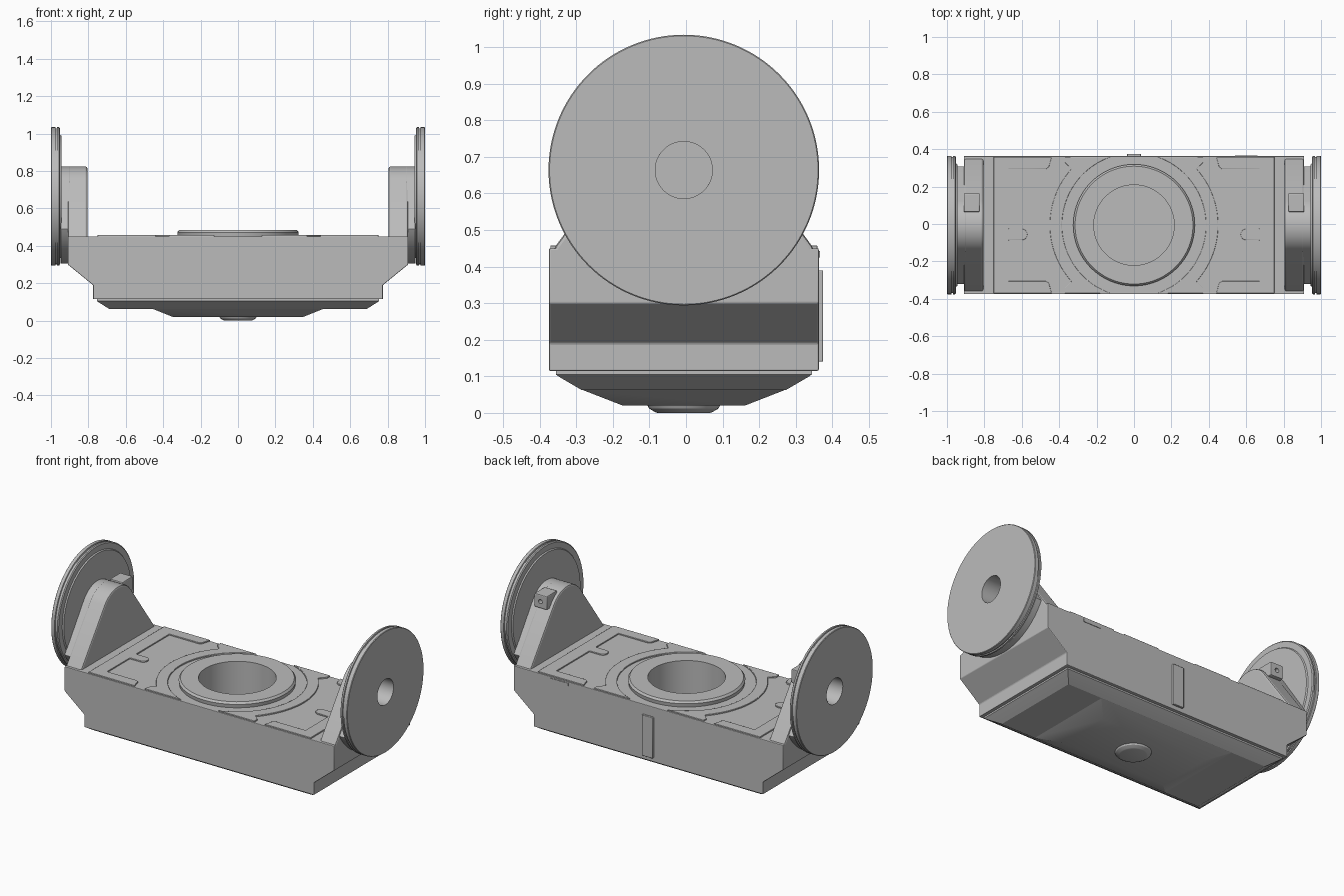
import bpy, bmesh
from math import sin, cos, radians, pi
from mathutils import Vector

cube = bpy.data.objects.get("Cube")
if cube:
    bpy.data.objects.remove(cube, do_unlink=True)

grey = bpy.data.materials.new("plain_grey")
grey.use_nodes = True
COLOR = (0.5, 0.5, 0.5, 1)
grey.diffuse_color = COLOR
grey.node_tree.nodes["Principled BSDF"].inputs["Base Color"].default_value = COLOR

YC = -0.006    # middle of the body in y
AXLE = 0.664   # height of the disc axis
HALF = 0.369   # half depth of the body
DECK = 0.45    # height of the deck


def finish(name, bm, bevel=0.0, smooth=True):
    bmesh.ops.translate(bm, verts=bm.verts, vec=(0, YC, 0))
    bmesh.ops.recalc_face_normals(bm, faces=bm.faces)
    mesh = bpy.data.meshes.new(name)
    bm.to_mesh(mesh)
    bm.free()
    mesh.materials.append(grey)
    obj = bpy.data.objects.new(name, mesh)
    bpy.context.collection.objects.link(obj)
    activate(obj)
    if smooth:
        bpy.ops.object.shade_smooth_by_angle(angle=radians(30))
    if bevel:
        mod = obj.modifiers.new("Bevel", 'BEVEL')
        mod.width = bevel
        mod.segments = 2
        mod.limit_method = 'ANGLE'
        mod.angle_limit = radians(35)
    return obj


def activate(obj):
    bpy.ops.object.select_all(action='DESELECT')
    obj.select_set(True)
    bpy.context.view_layer.objects.active = obj


def prism(name, pts, axis, a, b, bevel=0.0, side=1):
    """Extrude a 2D outline along an axis from a to b."""
    def place(p, t):
        x, y, z = {'x': (t, *p), 'y': (p[0], t, p[1]), 'z': (*p, t)}[axis]
        return (x * side, y, z)
    bm = bmesh.new()
    face = bm.faces.new([bm.verts.new(place(p, a)) for p in pts])
    new = bmesh.ops.extrude_face_region(bm, geom=[face])["geom"]
    shift = Vector(place((0, 0), b)) - Vector(place((0, 0), a))
    bmesh.ops.translate(bm, vec=shift, verts=[v for v in new if isinstance(v, bmesh.types.BMVert)])
    return finish(name, bm, bevel)


def box(name, x, y, z, bevel=0.0, side=1):
    return prism(name, [(x[0], y[0]), (x[1], y[0]), (x[1], y[1]), (x[0], y[1])], 'z', *z, bevel, side)


def lathe(name, profile, axis='z', side=1, closed=False, steps=96):
    """Spin (radius, position) points round the z axis or the disc axis."""
    bm = bmesh.new()
    rings = []
    for r, t in profile:
        ring = []
        for i in range(steps):
            c, s = r * cos(2 * pi * i / steps), r * sin(2 * pi * i / steps)
            ring.append(bm.verts.new((c, s, t) if axis == 'z' else (t * side, c, AXLE + s)))
        rings.append(ring)
    pairs = list(zip(rings, rings[1:]))
    if closed:
        pairs.append((rings[-1], rings[0]))
    else:
        bm.faces.new(rings[0])
        bm.faces.new(rings[-1])
    for lo, hi in pairs:
        for i in range(steps):
            j = (i + 1) % steps
            bm.faces.new((lo[i], lo[j], hi[j], hi[i]))
    return finish(name, bm)


def frustum(name, levels):
    """Stack rectangles given as (half x, half y, z)."""
    bm = bmesh.new()
    rings = [[bm.verts.new((sx * x, sy * y, z)) for sx, sy in ((-1, -1), (1, -1), (1, 1), (-1, 1))]
             for x, y, z in levels]
    bm.faces.new(rings[0])
    bm.faces.new(rings[-1])
    for lo, hi in zip(rings, rings[1:]):
        for i in range(4):
            j = (i + 1) % 4
            bm.faces.new((lo[i], lo[j], hi[j], hi[i]))
    return finish(name, bm)


def cut(obj, cutter):
    mod = obj.modifiers.new("Cut", 'BOOLEAN')
    mod.operation = 'DIFFERENCE'
    mod.solver = 'EXACT'
    mod.object = cutter
    activate(obj)
    for m in [m.name for m in obj.modifiers]:
        bpy.ops.object.modifier_apply(modifier=m)
    bpy.data.objects.remove(cutter, do_unlink=True)
    bpy.ops.object.shade_smooth_by_angle(angle=radians(30))


def arc(r, start, end, n, cx=0.0, cy=0.0):
    angles = [radians(start + (end - start) * i / n) for i in range(n + 1)]
    return [(cx + r * cos(a), cy + r * sin(a)) for a in angles]


# Main body with its round well
half = [(0.775, 0.115), (0.775, 0.19), (0.91, 0.3), (0.91, DECK)]
body = prism("body", half + [(-x, z) for x, z in reversed(half)], 'y', -HALF, HALF, 0.004)
cut(body, lathe("well_cutter", [(0.215, 0.14), (0.215, 0.6)]))

# Raised bearing ring round the well
lathe("bearing_ring", [(0.215, 0.44), (0.32, 0.44), (0.325, 0.472), (0.315, 0.484), (0.215, 0.484)],
      closed=True)

# Underside tray, stepped belly and drain hub
frustum("under_tray", [(0.755, 0.35, 0.12), (0.755, 0.35, 0.105), (0.745, 0.34, 0.098), (0.69, 0.28, 0.063)])
frustum("belly", [(0.46, 0.28, 0.064), (0.35, 0.167, 0.02)])
lathe("belly_hub", [(0.1, 0.022), (0.095, 0.012), (0.078, 0.002), (0.072, 0), (0.0005, 0)], steps=48)

# Back cover strip and small latch plate
box("back_cover", (-0.037, 0.037), (HALF - 0.01, HALF + 0.012), (0.14, 0.39), 0.003)
box("back_latch", (0.54, 0.66), (HALF - 0.01, HALF + 0.003), (0.425, 0.442))

for side, label in ((1, "left"), (-1, "right")):
    # Deck pads: curved middle pad and C-shaped outer pad with a tongue
    flare = [(0.37, 0.335), (0.37, HALF - 0.004)]
    middle = [(x, -y) for x, y in reversed(flare)] + arc(0.45, -42, 42, 28) + flare
    prism(label + "_middle_pad", middle + arc(0.385, 71, -71, 40), 'z', 0.44, 0.458, 0.002, side)
    edge = HALF - 0.004
    tongue = [(0.67, -0.08)] + arc(0.03, 270, 90, 8, 0.6, -0.05) + [(0.67, -0.02)]
    outer = [(0.44, -edge), (0.75, -edge), (0.75, edge), (0.44, edge), (0.455, 0.31), (0.47, 0.3),
             (0.67, 0.3)] + tongue[::-1] + [(0.67, -0.3), (0.47, -0.3), (0.455, -0.31)]
    prism(label + "_outer_pad", outer, 'z', 0.44, 0.458, 0.002, side)

    # Upright arm with a rounded top
    top = arc(0.16, 36, 144, 24, 0, AXLE)
    arm = prism(label + "_arm", [(-0.362, 0.43), (0.362, 0.43), (0.35, 0.457)] + top + [(-0.35, 0.457)],
                'x', 0.805, 0.91, 0.01, side)
    cut(arm, lathe("bore_cutter", [(0.078, 0.84), (0.078, 1.1)], 'x', side))

    # Arm flange that follows the disc below the deck
    flange = prism(label + "_arm_flange", top + arc(0.36, 209, 331, 40, 0, AXLE),
                   'x', 0.9, 0.948, 0.003, side)
    cut(flange, lathe("bore_cutter", [(0.078, 0.84), (0.078, 1.1)], 'x', side))

    # End disc with a grooved rim and open bore
    lathe(label + "_disc", [(0.078, 0.945), (0.325, 0.945), (0.33, 0.952), (0.364, 0.952), (0.37, 0.957),
                            (0.37, 0.967), (0.364, 0.969), (0.364, 0.975), (0.37, 0.977),
                            (0.37, 0.997), (0.367, 1.0), (0.078, 1.0)], 'x', side, closed=True, steps=128)

    # Sensor block on the back of the arm, with a small socket
    block = box(label + "_sensor_block", (0.825, 0.91), (0.07, 0.17), (0.735, 0.818), 0.006, side)
    socket = prism("socket_cutter", arc(0.013, 0, 345, 23, 0.868, 0.777), 'y', 0.145, 0.2, 0, side)
    cut(block, socket)
